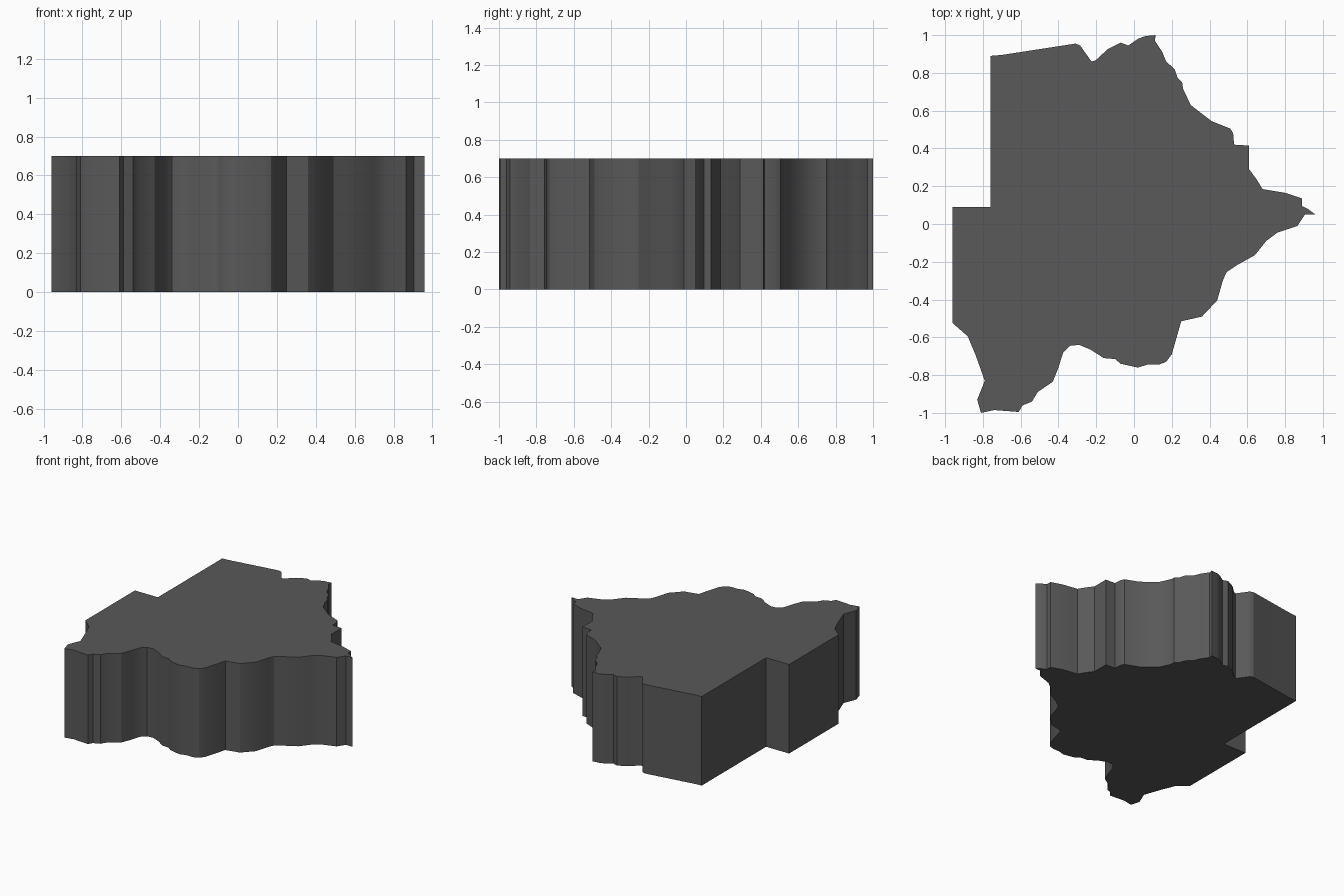
import bpy
import bmesh
from math import radians

HEIGHT = 0.7

# Outline, clockwise from the inner west corner, one stretch of border per list
north = [(-.76, .09), (-.76, .89), (-.70, .895), (-.31, .955), (-.285, .945),
         (-.225, .86), (-.205, .865), (-.14, .925), (-.07, .96), (-.03, .945),
         (.02, .98), (.06, .995), (.115, 1.0)]
north_east = [(.11, .97), (.15, .91), (.17, .86), (.215, .82), (.23, .775), (.255, .75),
              (.26, .715), (.30, .63), (.41, .545), (.51, .505), (.525, .48),
              (.53, .42), (.61, .415), (.61, .29), (.65, .235), (.68, .185),
              (.80, .165), (.89, .135), (.89, .095), (.92, .08), (.96, .05)]
south_east = [(.905, .05), (.865, -.01), (.76, -.045), (.70, -.09), (.64, -.165),
              (.55, -.215), (.49, -.255), (.47, -.30), (.44, -.405), (.36, -.49),
              (.25, -.515), (.20, -.69), (.17, -.73), (.13, -.745), (.07, -.745),
              (.02, -.76), (-.07, -.74), (-.10, -.715), (-.16, -.71)]
south_west = [(-.23, -.665), (-.29, -.64), (-.34, -.645), (-.375, -.68),
              (-.40, -.76), (-.43, -.835), (-.51, -.89), (-.54, -.94), (-.59, -.96),
              (-.61, -.995), (-.74, -.985), (-.81, -1.0), (-.83, -.93), (-.79, -.83),
              (-.84, -.69), (-.88, -.595), (-.96, -.525), (-.96, .09)]
outline = north + north_east + south_east + south_west

# Flat face raised into a slab
bm = bmesh.new()
base = bm.faces.new([bm.verts.new((x, y, 0)) for x, y in outline])
raised = bmesh.ops.extrude_face_region(bm, geom=[base], use_keep_orig=True)
for v in raised["geom"]:
    if isinstance(v, bmesh.types.BMVert):
        v.co.z = HEIGHT
bmesh.ops.recalc_face_normals(bm, faces=bm.faces)

mesh = bpy.data.meshes.new("map_slab")
bm.to_mesh(mesh)
bm.free()
slab = bpy.data.objects.new("map_slab", mesh)
bpy.context.collection.objects.link(slab)

# Dark grey finish
mat = bpy.data.materials.new("dark_grey")
mat.diffuse_color = (0.1, 0.1, 0.1, 1)
mesh.materials.append(mat)

# Smooth walls with crisp corners
bpy.context.view_layer.objects.active = slab
slab.select_set(True)
bpy.ops.object.shade_smooth_by_angle(angle=radians(30))
